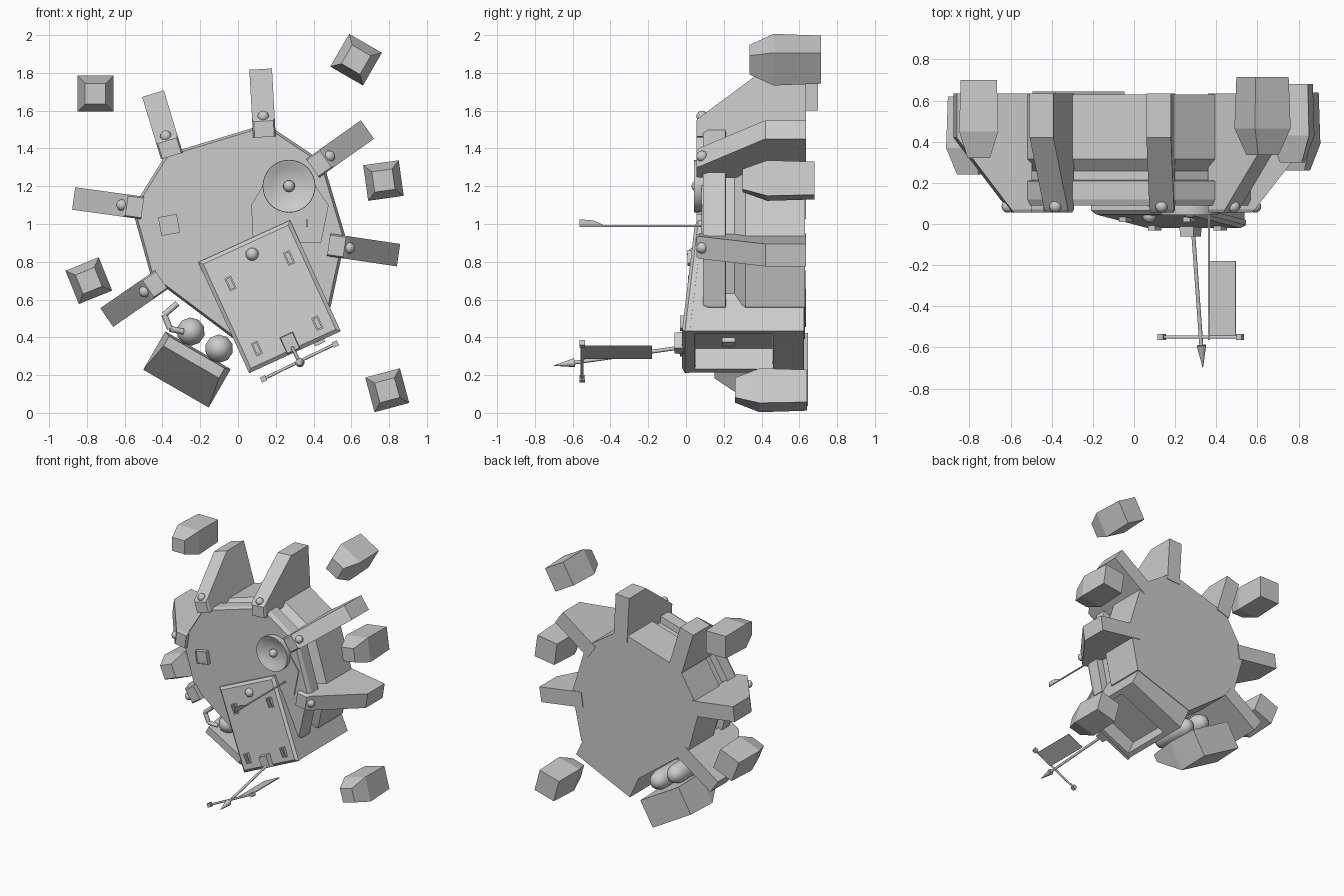
import bpy, bmesh, math
from mathutils import Vector, Matrix

if "Cube" in bpy.data.objects:
    bpy.data.objects.remove(bpy.data.objects["Cube"])

grey = bpy.data.materials.new("plain_grey")
grey.diffuse_color = (0.6, 0.6, 0.6, 1)
grey.use_nodes = True
grey.node_tree.nodes["Principled BSDF"].inputs["Base Color"].default_value = grey.diffuse_color


def finish(bm, name, smooth=False):
    bmesh.ops.recalc_face_normals(bm, faces=bm.faces)
    me = bpy.data.meshes.new(name)
    bm.to_mesh(me)
    bm.free()
    me.materials.append(grey)
    ob = bpy.data.objects.new(name, me)
    bpy.context.collection.objects.link(ob)
    if smooth:
        bpy.ops.object.select_all(action='DESELECT')
        ob.select_set(True)
        bpy.context.view_layer.objects.active = ob
        bpy.ops.object.shade_smooth_by_angle(angle=math.radians(40))
    return ob


def loft(name, centre, deg, sections, smooth=False, edit=None):
    """Skin sections (y, outline, slope) whose outlines lie in a rotated x-z frame."""
    c, s = math.cos(math.radians(deg)), math.sin(math.radians(deg))
    bm = bmesh.new()
    rings = []
    for y, pts, *slope in sections:
        k = slope[0] if slope else 0
        rings.append([bm.verts.new((centre[0] + u * c - v * s, y + k * v,
                                    centre[1] + u * s + v * c)) for u, v in pts])
    n = len(rings[0])
    for a, b in zip(rings, rings[1:]):
        for i in range(n):
            j = (i + 1) % n
            bm.faces.new((a[i], a[j], b[j], b[i]))
    bm.faces.new(rings[0])
    bm.faces.new(rings[-1])
    bmesh.ops.recalc_face_normals(bm, faces=bm.faces)
    if edit:
        edit(bm)
    return finish(bm, name, smooth)


def rect(hu, hv, cu=0, cv=0):
    return [(cu - hu, cv - hv), (cu + hu, cv - hv), (cu + hu, cv + hv), (cu - hu, cv + hv)]


def ring(r, n=32):
    return [(r * math.cos(2 * math.pi * i / n), r * math.sin(2 * math.pi * i / n)) for i in range(n)]


def ball(name, pos, r, seg=16):
    bm = bmesh.new()
    bmesh.ops.create_uvsphere(bm, u_segments=seg, v_segments=seg // 2, radius=r,
                              matrix=Matrix.Translation(pos))
    return finish(bm, name, True)


def rod(name, a, b, r1, r2=None, seg=10):
    a, b = Vector(a), Vector(b)
    d = b - a
    m = Matrix.Translation((a + b) / 2) @ d.to_track_quat('Z', 'Y').to_matrix().to_4x4()
    bm = bmesh.new()
    bmesh.ops.create_cone(bm, cap_ends=True, segments=seg, radius1=r1,
                          radius2=r1 if r2 is None else r2, depth=d.length, matrix=m)
    return finish(bm, name, True)


# Main drum: irregular eight-sided hull with a groove behind the front rim
hull = [(0.15, 0.56), (-0.38, 0.40), (-0.56, 0.11), (-0.46, -0.25),
        (-0.02, -0.58), (0.49, -0.41), (0.57, -0.04), (0.45, 0.36)]
rim = [(0.09, 0.975), (0.12, 1), (0.21, 1), (0.213, 0.9), (0.257, 0.9), (0.315, 1), (0.63, 1)]
loft("drum", (0, 0.97), 0, [(y, [(u * s, v * s) for u, v in hull]) for y, s in rim])

# Arms: wedges running out from the rim, each with a bolt (base, tip)
arms = [((0.14, 1.46), (0.12, 1.82)), ((-0.35, 1.36), (-0.45, 1.69)),
        ((-0.505, 1.085), (-0.87, 1.135)), ((-0.405, 0.705), (-0.695, 0.505)),
        ((0.48, 0.89), (0.85, 0.835)), ((0.395, 1.295), (0.685, 1.50))]
for i, (base, tip) in enumerate(arms):
    dx, dz = tip[0] - base[0], tip[1] - base[1]
    length = math.hypot(dx, dz)
    w = 0.06

    def span(d, half=w):
        return rect(d / 2, half, d / 2)
    loft(f"arm_{i}", base, math.degrees(math.atan2(dz, dx)),
         [(0.055, span(0.085, w - 0.008)), (0.07, span(0.10)), (0.42, span(length)), (0.635, span(length))])
    t = 0.11 / length
    ball(f"arm_bolt_{i}", (base[0] + dx * t, 0.085, base[1] + dz * t), 0.03)

# Floating pods around the drum (centre, rotation, front depth, half size)
pods = [((-0.755, 1.69), 0, 0.32, 0.095), ((0.625, 1.87), -30, 0.335, 0.1),
        ((0.77, 1.23), 8, 0.30, 0.095), ((0.79, 0.12), 15, 0.26, 0.095),
        ((-0.79, 0.70), 22, 0.24, 0.095)]
for i, (c, deg, y, h) in enumerate(pods):
    loft(f"pod_{i}", c, deg, [(y, rect(h * 0.57, h * 0.57)), (y + 0.13, rect(h, h)),
                              (y + 0.38, rect(h * 0.93, h * 0.93))])

# Large lower pod with two tanks and a bent pipe
loft("lower_pod", (-0.27, 0.23), -30, [(0.15, rect(0.17, 0.03, 0, 0.075)),
                                       (0.38, rect(0.2, 0.117)), (0.645, rect(0.195, 0.11))])
for i, c in enumerate([(-0.25, 0.43), (-0.10, 0.34)]):
    loft(f"tank_{i}", c, 20, [(0.165, ring(0.02, 10)), (0.185, ring(0.052, 10)), (0.23, ring(0.075, 10)),
                              (0.48, ring(0.075, 10)), (0.53, ring(0.052, 10)), (0.55, ring(0.02, 10))], True)
pipe = [(-0.32, 0.14, 0.58), (-0.39, 0.14, 0.52), (-0.36, 0.14, 0.445), (-0.29, 0.16, 0.43)]
for i, (a, b) in enumerate(zip(pipe, pipe[1:])):
    rod(f"bent_pipe_{i}", a, b, 0.016)

# Hatch block with a recess in its underside
TILT, HC, K = 24.6, (0.167, 0.615), 0.11
up = Vector((-math.sin(math.radians(TILT)), 0, math.cos(math.radians(TILT))))


def recess(bm):
    f = min(bm.faces, key=lambda q: q.normal.dot(up))
    bmesh.ops.inset_region(bm, faces=[f], thickness=0.055)
    for v in f.verts:
        v.co.y = min(v.co.y, 0.46)
    bmesh.ops.inset_region(bm, faces=[f], thickness=0.004)
    for v in f.verts:
        v.co += up * 0.12


loft("hatch_block", HC, TILT, [(0.045, rect(0.262, 0.32), K), (0.625, rect(0.262, 0.32))], edit=recess)
loft("hatch_panel", HC, TILT, [(0.055, rect(0.267, 0.323), K), (0.03, rect(0.267, 0.323), K),
                               (0.013, rect(0.247, 0.303), K)])


def on_hatch(x, z):
    """Depth of the sloped hatch face at a point."""
    return 0.013 + K * ((x - HC[0]) * up.x + (z - HC[1]) * up.z)


# Hatch fittings: four framed slots, a knob and the pole socket
for i, c in enumerate([(-0.04, 0.685), (0.27, 0.82), (0.42, 0.475), (0.10, 0.34)]):
    y = on_hatch(*c)
    loft(f"hatch_slot_{i}", c, TILT, [(y + 0.02, rect(0.019, 0.037)), (y - 0.02, rect(0.019, 0.037)),
                                      (y - 0.02, rect(0.01, 0.028)), (y - 0.004, rect(0.01, 0.028))])
ball("hatch_knob", (0.075, on_hatch(0.075, 0.84), 0.84), 0.034)
loft("pole_socket", (0.275, 0.37), TILT, [(0.03, rect(0.04, 0.05)), (-0.06, rect(0.035, 0.045))])
loft("underside_latch", (0.43, 0.375), TILT, [(0.19, rect(0.03, 0.012)), (0.26, rect(0.03, 0.012))])

# Dish on its raised mount
loft("dish_mount", (0.27, 1.2), 0,
     [(y, [(-0.14, 0), (-0.2, -0.1), (-0.19, -0.3), (0.17, -0.3), (0.21, -0.1), (0.14, 0), (0, 0.1)])
      for y in (0.1, 0.082)])
loft("dish", (0.27, 1.2), 0, [(0.1, ring(0.135)), (0.05, ring(0.14)), (0.043, ring(0.138)), (0.045, ring(0.13)),
                              (0.062, ring(0.1)), (0.073, ring(0.06)), (0.078, ring(0.02))], True)
ball("dish_centre", (0.27, 0.06, 1.2), 0.031)

# Small framed window on the front of the drum
loft("front_window", (-0.365, 0.995), 10, [(0.1, rect(0.05, 0.05)), (0.055, rect(0.05, 0.05)),
                                           (0.055, rect(0.042, 0.042)), (0.06, rect(0.042, 0.042))])

# Forward pole with pointed tip, crossbar and flat banner
rod("pole", (0.285, 0.0, 0.35), (0.328, -0.6, 0.265), 0.01)
rod("pole_tip", (0.328, -0.59, 0.266), (0.335, -0.70, 0.25), 0.024, 0.001)
ends = [Vector((0.135, -0.55, 0.18)), Vector((0.515, -0.55, 0.365))]
rod("crossbar", ends[0], ends[1], 0.008)
for i, e in enumerate(ends):
    loft(f"crossbar_end_{i}", (e.x, e.z), 26, [(-0.565, rect(0.015, 0.015)), (-0.535, rect(0.015, 0.015))])
loft("banner", (0.428, 0.32), 26, [(-0.55, rect(0.075, 0.003)), (-0.18, rect(0.075, 0.003))])

# Upper antenna with a small fin
rod("antenna", (0.365, 0.08, 0.99), (0.365, -0.56, 0.99), 0.006)
loft("antenna_fin", (0.365, 0.985), 0, [(-0.565, rect(0.004, 0.02, 0, 0.02)), (-0.49, rect(0.004, 0.017, 0, 0.017)),
                                        (-0.44, rect(0.004, 0.006, 0, 0.006))])
